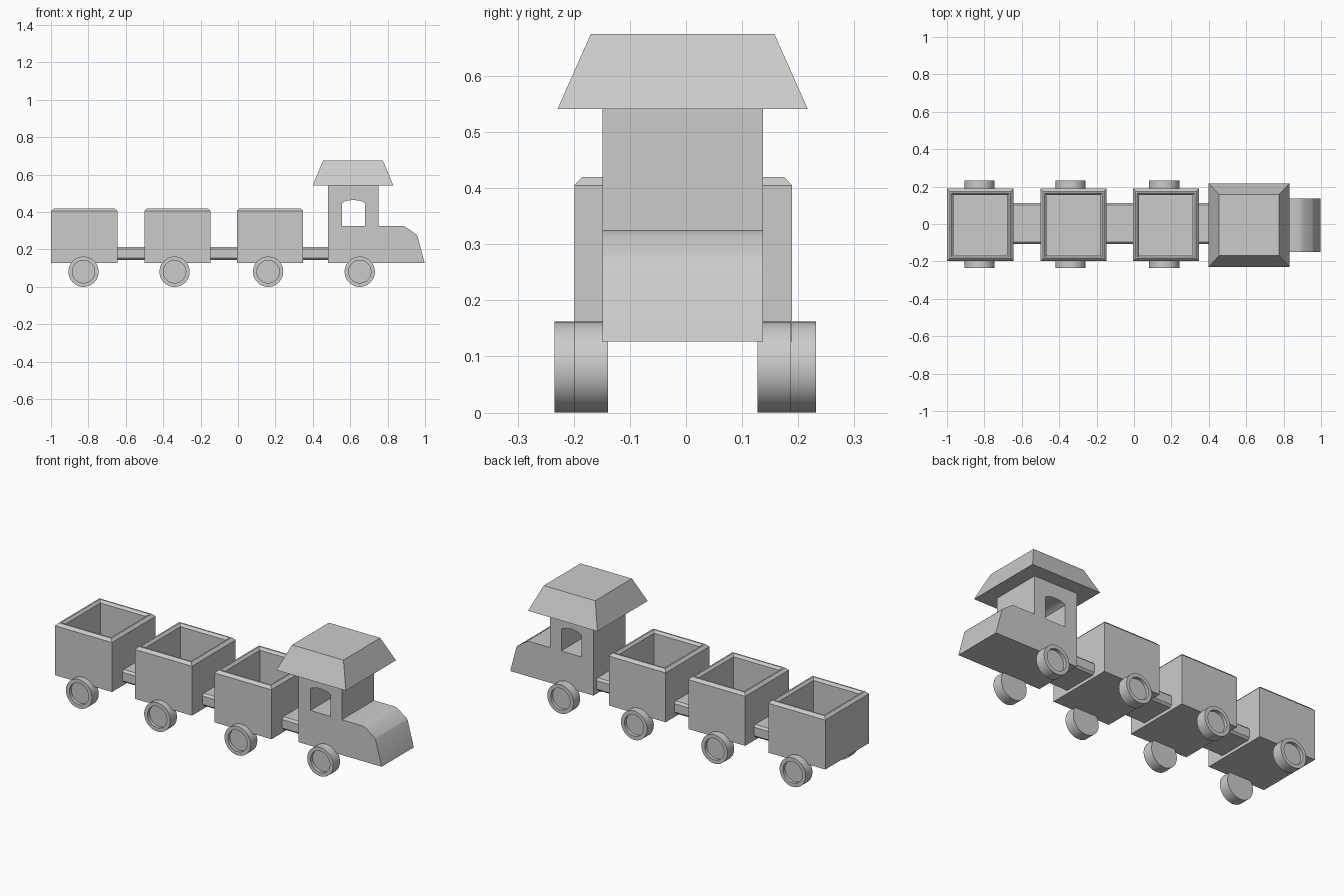
import bpy, bmesh, math

if "Cube" in bpy.data.objects:
    bpy.data.objects.remove(bpy.data.objects["Cube"])

CY = -0.005  # centre line of the bodies


def finish(name, bm, smooth=False):
    bmesh.ops.recalc_face_normals(bm, faces=bm.faces)
    me = bpy.data.meshes.new(name)
    bm.to_mesh(me)
    bm.free()
    ob = bpy.data.objects.new(name, me)
    bpy.context.collection.objects.link(ob)
    if smooth:
        shade(ob)
    return ob


def shade(ob):
    bpy.ops.object.select_all(action='DESELECT')
    bpy.context.view_layer.objects.active = ob
    ob.select_set(True)
    bpy.ops.object.shade_smooth_by_angle(angle=math.radians(30))


def loft(name, rings, smooth=False):
    """Skin a list of point rings and cap both ends."""
    bm = bmesh.new()
    loops = [[bm.verts.new(p) for p in ring] for ring in rings]
    n = len(loops[0])
    for a, b in zip(loops, loops[1:]):
        for i in range(n):
            j = (i + 1) % n
            bm.faces.new((a[i], a[j], b[j], b[i]))
    bm.faces.new(loops[0])
    bm.faces.new(loops[-1])
    return finish(name, bm, smooth)


def rect(cx, cy, hx, hy, z):
    return [(cx - hx, cy - hy, z), (cx + hx, cy - hy, z),
            (cx + hx, cy + hy, z), (cx - hx, cy + hy, z)]


def wagon(name, cx):
    # (inset, height) from the underside, over the bevelled rim, to the floor
    steps = [(0, .127), (0, .405), (.014, .42), (.022, .42), (.034, .407), (.034, .16)]
    loft(name, [rect(cx, CY, .177 - i, .194 - i, z) for i, z in steps])


def wheel(name, cx, outer, inner):
    # (radius, y) from the flat inside, round the tyre, to the recessed hub
    r, d = .081, (.018 if outer > inner else -.018)
    steps = [(r, inner), (r, outer), (.06, outer), (.06, outer - d)]
    ang = [math.tau * k / 48 for k in range(48)]
    loft(name, [[(cx + q * math.cos(a), y, .081 + q * math.sin(a)) for a in ang]
                for q, y in steps], True)


def coupler(name, x0, x1):
    bm = bmesh.new()
    bmesh.ops.create_cube(bm, size=1)
    for v in bm.verts:
        v.co = ((x0 + x1) / 2 + v.co.x * (x1 - x0), .003 + v.co.y * .218, .179 + v.co.z * .07)
    edges = [e for e in bm.edges if abs(e.verts[0].co.x - e.verts[1].co.x) > .01]
    bmesh.ops.bevel(bm, geom=edges, offset=.011, segments=1, affect='EDGES')
    finish(name, bm)


# Wagons and the bars linking them
for i, cx in enumerate((-.822, -.324, .171)):
    wagon(f"wagon_{i + 1}", cx)
for i, (a, b) in enumerate(((-.65, -.495), (-.152, -.002), (.343, .485))):
    coupler(f"coupler_{i + 1}", a, b)

# Wheels
for i, cx in enumerate((-.826, -.339, .161)):
    wheel(f"wagon_{i + 1}_wheel_front", cx, -.234, -.174)
    wheel(f"wagon_{i + 1}_wheel_back", cx, .232, .172)
wheel("engine_wheel_front", .651, -.199, -.139)
wheel("engine_wheel_back", .651, .187, .127)

# Engine body: side profile with a window hole, extruded across the width
outline = [(.48, .127), (.998, .127), (.96, .27), (.953, .28), (.905, .314), (.893, .321),
           (.88, .325), (.75, .325), (.75, .545), (.48, .545)]
window = [(.555, .325), (.68, .325), (.68, .447), (.666, .456), (.645, .462),
          (.617, .464), (.59, .462), (.569, .456), (.555, .447)]
cu = bpy.data.curves.new("engine_body", 'CURVE')
cu.dimensions = '2D'
cu.fill_mode = 'BOTH'
cu.extrude = .143
for pts in (outline, window):
    sp = cu.splines.new('POLY')
    sp.points.add(len(pts) - 1)
    for p, (x, z) in zip(sp.points, pts):
        p.co = (x, z, 0, 1)
    sp.use_cyclic_u = True
body = bpy.data.objects.new("engine_body", cu)
bpy.context.collection.objects.link(body)
body.rotation_euler.x = math.pi / 2
body.location.y = -.006
bpy.ops.object.select_all(action='DESELECT')
bpy.context.view_layer.objects.active = body
body.select_set(True)
bpy.ops.object.convert(target='MESH')
shade(bpy.context.view_layer.objects.active)

# Engine roof
loft("engine_roof", [rect(.615, -.006, .216, .223, .541), rect(.615, -.006, .16, .1635, .675)])
